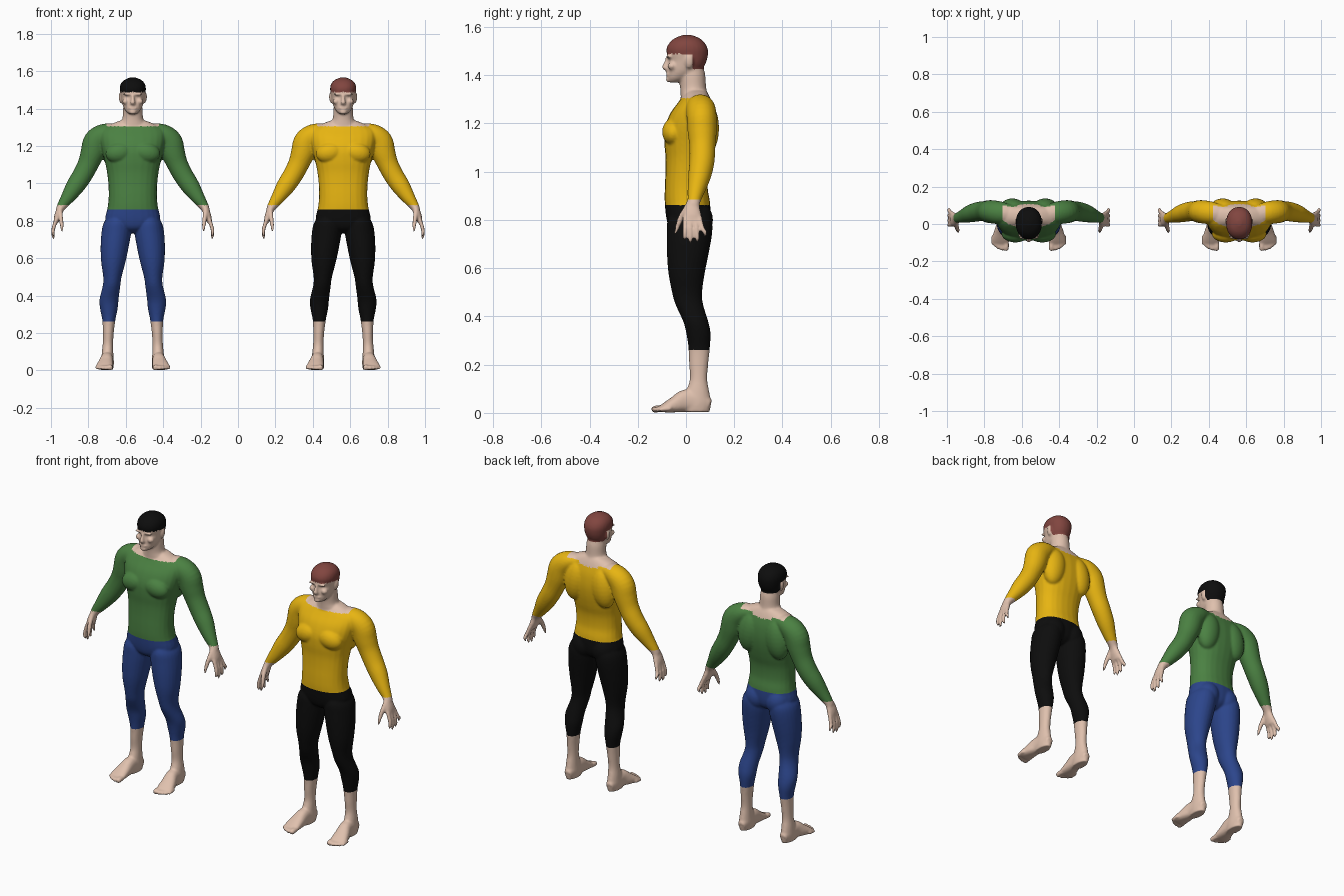
import bpy, bmesh, math
from mathutils import Vector, Matrix

Z, Y = Vector((0, 0, 1)), Vector((0, 1, 0))
bm = bmesh.new()


def catmull(st, steps=4):
    out = []
    for i in range(len(st) - 1):
        a, b, c, d = st[max(i - 1, 0)], st[i], st[i + 1], st[min(i + 2, len(st) - 1)]
        for k in range(steps):
            t = k / steps
            out.append([0.5 * (2 * q + (r - p) * t + (2 * p - 5 * q + 4 * r - s) * t * t
                               + (3 * q - p - 3 * r + s) * t ** 3) for p, q, r, s in zip(a, b, c, d)])
    return out + [list(st[-1])]


def loft(stations, hint=Y, axis=None, power=1.0, n=24):
    """Closed tube through (x, y, z, half width, half width along hint)."""
    st = catmull(stations)
    pts = [Vector(s[:3]) for s in st]
    rings = []
    for i, s in enumerate(st):
        t = axis or (pts[min(i + 1, len(pts) - 1)] - pts[max(i - 1, 0)]).normalized()
        v = (hint - t * hint.dot(t)).normalized()
        u = v.cross(t)
        ring = []
        for k in range(n):
            c, d = math.cos(math.tau * k / n), math.sin(math.tau * k / n)
            c, d = math.copysign(abs(c) ** power, c), math.copysign(abs(d) ** power, d)
            ring.append(bm.verts.new(pts[i] + u * c * max(s[3], .002) + v * d * max(s[4], .002)))
        rings.append(ring)
    for a, b in zip(rings, rings[1:]):
        for k in range(n):
            bm.faces.new((a[k], a[(k + 1) % n], b[(k + 1) % n], b[k]))
    bm.faces.new(rings[0])
    bm.faces.new(rings[-1])


def body(sections, power=1.0):
    """Upright loft from (x, z, half width, front y, back y)."""
    loft([(x, (f + b) / 2, z, w, (b - f) / 2) for x, z, w, f, b in sections], axis=Z, power=power)


def ball(pos, size, tilt=0.0):
    m = Matrix.Translation(pos) @ Matrix.Rotation(tilt, 4, 'Y') @ Matrix.Diagonal((*size, 1))
    bmesh.ops.create_uvsphere(bm, u_segments=24, v_segments=14, radius=1, matrix=m)


# torso
body([(0, .735, .03, -.03, .05), (0, .76, .09, -.065, .085), (0, .80, .146, -.08, .1),
      (0, .87, .135, -.088, .1), (0, .93, .129, -.088, .09), (0, 1.0, .131, -.085, .093),
      (0, 1.06, .138, -.085, .108), (0, 1.12, .15, -.09, .12), (0, 1.18, .165, -.088, .125),
      (0, 1.24, .175, -.066, .12), (0, 1.285, .168, -.034, .108), (0, 1.315, .12, -.012, .096),
      (0, 1.335, .07, 0, .085)], power=.88)
# neck
body([(0, 1.25, .09, -.02, .1), (0, 1.31, .075, -.022, .092), (0, 1.345, .056, -.024, .084),
      (0, 1.40, .052, -.03, .08), (0, 1.44, .045, -.03, .07)])
# head
body([(0, 1.37, .018, -.07, -.03), (0, 1.385, .036, -.077, .005), (0, 1.41, .051, -.077, .045),
      (0, 1.435, .059, -.076, .074), (0, 1.46, .064, -.072, .086), (0, 1.485, .068, -.079, .091),
      (0, 1.51, .07, -.081, .09), (0, 1.535, .063, -.068, .077), (0, 1.554, .044, -.045, .055),
      (0, 1.567, .012, -.01, .02)], power=.92)
# nose, lips, chin
loft([(0, -.074, 1.478, .006, .008), (0, -.08, 1.455, .008, .011), (0, -.087, 1.432, .013, .013),
      (0, -.08, 1.42, .01, .008)], axis=Z)
ball((0, -.076, 1.403), (.022, .008, .006))
ball((0, -.073, 1.382), (.018, .011, .012))

for s in (1, -1):
    # brow, cheekbone, ear
    ball((s * .028, -.072, 1.477), (.026, .01, .007))
    ball((s * .038, -.058, 1.438), (.018, .018, .016))
    ball((s * .066, .014, 1.455), (.009, .017, .028), s * .15)
    # chest, shoulder blade and buttock muscles
    ball((s * .072, -.052, 1.165), (.075, .047, .055), s * .2)
    ball((s * .088, .082, 1.18), (.068, .055, .115), s * -.15)
    ball((s * .066, .048, .80), (.066, .064, .075))
    # arm
    loft([(s * x, y, z, a, b) for x, y, z, a, b in (
        (.09, .055, 1.285, .035, .045), (.15, .06, 1.265, .056, .06), (.195, .065, 1.225, .068, .062),
        (.215, .067, 1.165, .064, .06), (.238, .068, 1.105, .056, .054), (.27, .066, 1.043, .053, .052),
        (.31, .056, .982, .049, .047), (.35, .042, .922, .036, .036), (.381, .033, .878, .025, .027),
        (.392, .028, .855, .02, .027))])
    # palm
    loft([(s * x, y, z, a, b) for x, y, z, a, b in (
        (.38, .032, .88, .021, .025), (.393, .026, .85, .019, .032), (.403, .026, .82, .018, .038),
        (.411, .028, .79, .013, .038))])
    # thumb and fingers
    loft([(s * .39, .008, .855, .014, .014), (s * .384, -.02, .81, .012, .013),
          (s * .38, -.034, .775, .010, .010), (s * .378, -.045, .742, .005, .005)], n=12)
    for y0, y1, z1 in ((-.002, -.006, .717), (.018, .018, .703), (.038, .047, .708), (.056, .078, .73)):
        loft([(s * .408, y0, .81, .011, .011), (s * .423, (y0 + y1) / 2, .765, .0105, .0105),
              (s * .427, y1, z1 + .02, .009, .009), (s * .421, y1, z1, .005, .005)], n=12)
    # leg
    body([(s * x, z, w, f, b) for x, z, w, f, b in (
        (.08, .83, .045, -.06, .09), (.085, .79, .07, -.078, .108), (.088, .74, .079, -.08, .108),
        (.097, .66, .075, -.079, .094), (.104, .58, .065, -.073, .078), (.109, .50, .049, -.058, .067),
        (.114, .45, .047, -.044, .071), (.127, .38, .051, -.012, .092), (.128, .33, .047, .001, .102),
        (.128, .27, .035, .01, .099), (.131, .20, .029, .013, .092), (.133, .14, .028, .016, .088),
        (.135, .09, .031, .0, .096), (.135, .04, .034, -.02, .104), (.135, .004, .03, -.02, .098))])
    # foot
    loft([(s * x, y, z, a, b) for x, y, z, a, b in (
        (.135, .098, .03, .02, .025), (.135, .06, .045, .032, .042), (.138, 0, .05, .034, .047),
        (.145, -.045, .035, .041, .034), (.151, -.085, .022, .046, .021),
        (.154, -.105, .016, .043, .013))], hint=Z, power=.85)
    # toes
    for x, tip, r in ((.121, -.143, .015), (.144, -.142, .011), (.161, -.135, .0105),
                      (.177, -.125, .01), (.191, -.112, .009)):
        loft([(s * x, tip + .05, .018, r, r), (s * x, tip + .02, .016, r, r),
              (s * x, tip + .006, .013, r * .9, r * .9), (s * x, tip, .011, r * .4, r * .4)], hint=Z, n=12)

# fuse everything into one smooth skin
bmesh.ops.recalc_face_normals(bm, faces=bm.faces)
raw = bpy.data.meshes.new("raw_body")
bm.to_mesh(raw)
bm.free()
raw_ob = bpy.data.objects.new("raw_body", raw)
bpy.context.collection.objects.link(raw_ob)
rm = raw_ob.modifiers.new("fuse", 'REMESH')
rm.mode, rm.voxel_size = 'VOXEL', .006
sm = raw_ob.modifiers.new("soften", 'SMOOTH')
sm.factor, sm.iterations = .5, 4
fused = bpy.data.meshes.new_from_object(raw_ob.evaluated_get(bpy.context.evaluated_depsgraph_get()))
bpy.data.objects.remove(raw_ob)


def region(c):
    """Which garment covers a point of the body."""
    x, y, z = abs(c.x), c.y, c.z
    if z > 1.36:
        return "hair" if z > (1.488 if y < .027 else 1.425) and not (x > .069 and z < 1.487 and y < .035) else "skin"
    if x > .3 and z < .883:
        return "skin"
    if z > .86:
        return "skin" if x < .14 and z > 1.305 - .015 * (y > .08 and x < .06) else "shirt"
    return "trousers" if z > .262 else "skin"


def make_part(name, part, x, color):
    b = bmesh.new()
    b.from_mesh(fused)
    bmesh.ops.delete(b, geom=[f for f in b.faces if region(f.calc_center_median()) != part], context='FACES')
    for f in b.faces:
        f.smooth = True
    me = bpy.data.meshes.new(name)
    b.to_mesh(me)
    b.free()
    mat = bpy.data.materials.new(name)
    mat.diffuse_color = (*color, 1)
    me.materials.clear()
    me.materials.append(mat)
    ob = bpy.data.objects.new(name, me)
    ob.location.x = x
    bpy.context.collection.objects.link(ob)


# two men, differing in clothes and hair colour
SKIN, BLACK = (.74, .53, .42), (.004, .004, .004)
for side, x, shirt, trousers, hair in (("left", -.5625, (.07, .22, .055), (.025, .06, .26), BLACK),
                                       ("right", .5625, (.8, .46, .006), BLACK, (.22, .06, .05))):
    for part, color in (("skin", SKIN), ("shirt", shirt), ("trousers", trousers), ("hair", hair)):
        make_part(f"{side}_man_{part}", part, x, color)
